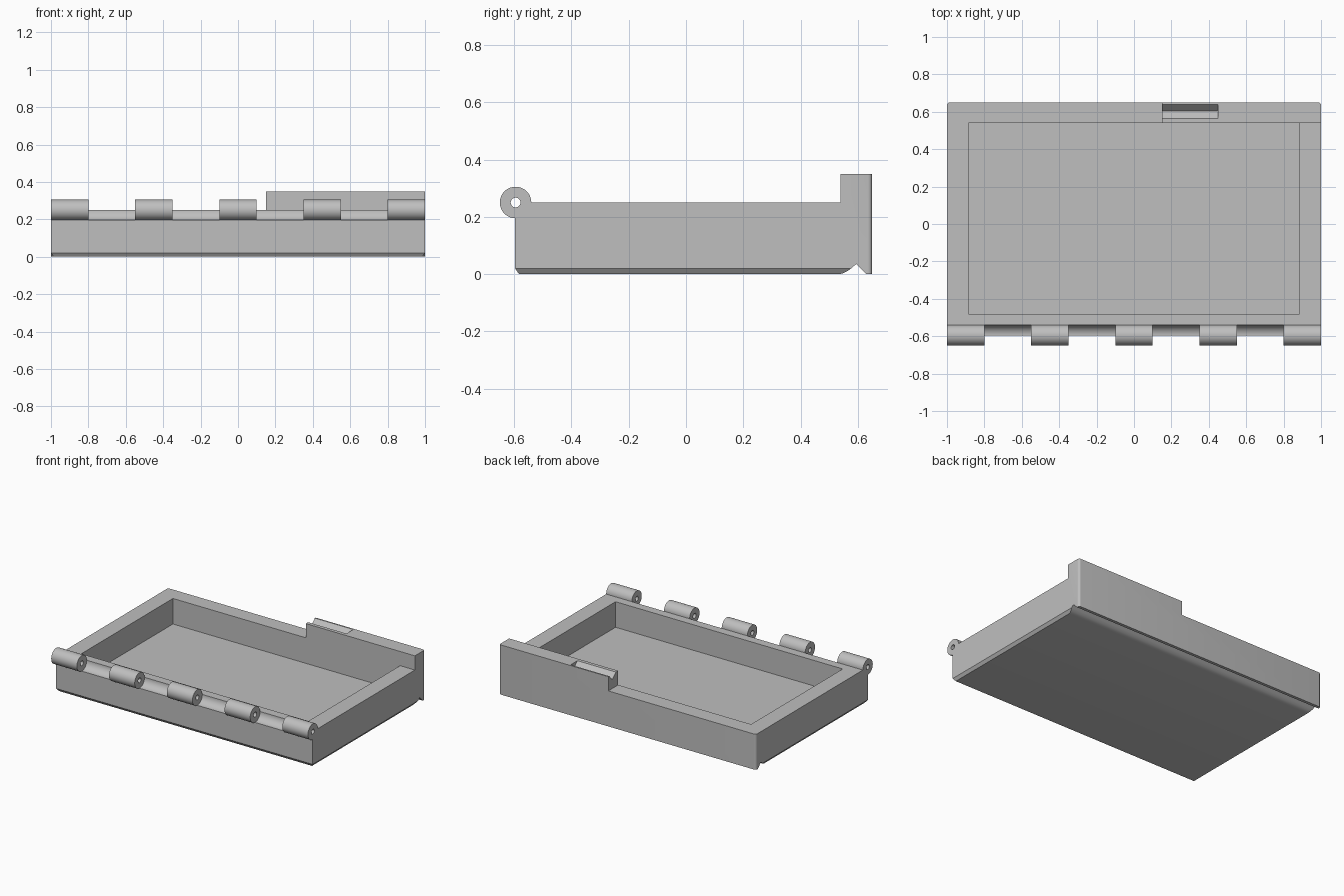
import bpy, bmesh, math

if "Cube" in bpy.data.objects:
    bpy.data.objects.remove(bpy.data.objects["Cube"], do_unlink=True)

grey = bpy.data.materials.new("plain grey")
grey.use_nodes = True
grey.diffuse_color = (0.52, 0.52, 0.52, 1)
grey.node_tree.nodes["Principled BSDF"].inputs["Base Color"].default_value = (0.52, 0.52, 0.52, 1)

HINGE_Y, HINGE_Z, HINGE_R, BORE_R = -0.595, 0.25, 0.055, 0.017


def add_object(name, bm):
    bmesh.ops.recalc_face_normals(bm, faces=bm.faces)
    mesh = bpy.data.meshes.new(name)
    bm.to_mesh(mesh)
    bm.free()
    mesh.materials.append(grey)
    obj = bpy.data.objects.new(name, mesh)
    bpy.context.collection.objects.link(obj)
    return obj


def extrude_x(name, profile, x0, x1, round_back=0):
    """Prism along x from a (y, z) outline."""
    bm = bmesh.new()
    face = bm.faces.new([bm.verts.new((x0, y, z)) for y, z in profile])
    geom = bmesh.ops.extrude_face_region(bm, geom=[face])["geom"]
    moved = [v for v in geom if isinstance(v, bmesh.types.BMVert)]
    bmesh.ops.translate(bm, vec=(x1 - x0, 0, 0), verts=moved)
    if round_back:
        back = max(y for y, z in profile)
        edges = [e for e in bm.edges
                 if all(abs(v.co.y - back) < 1e-4 for v in e.verts)
                 and abs(e.verts[0].co.z - e.verts[1].co.z) > 0.1]
        bmesh.ops.bevel(bm, geom=edges, offset=round_back, segments=5,
                        profile=0.5, affect='EDGES')
    return add_object(name, bm)


def box(name, x0, x1, y0, y1, z0, z1):
    return extrude_x(name, [(y0, z0), (y1, z0), (y1, z1), (y0, z1)], x0, x1)


def rod(name, x0, x1, radius, sides=48):
    angles = [2 * math.pi * i / sides for i in range(sides)]
    return extrude_x(name, [(HINGE_Y + radius * math.cos(a), HINGE_Z + radius * math.sin(a))
                            for a in angles], x0, x1)


def combine(target, tool, operation):
    mod = target.modifiers.new(operation, 'BOOLEAN')
    mod.operation, mod.solver, mod.object = operation, 'EXACT', tool
    bpy.context.view_layer.objects.active = target
    bpy.ops.object.modifier_apply(modifier=mod.name)
    bpy.data.objects.remove(tool, do_unlink=True)


# Tray outline: chamfered front, curved finger groove and lip under the back
curve = [(0.535, 0), (0.548, 0.003), (0.561, 0.009), (0.574, 0.018), (0.594, 0.035)]
outline = [(-0.597, 0.02), (-0.583, 0)] + curve + [
    (0.629, 0), (0.65, 0), (0.65, 0.35), (0.54, 0.35), (0.54, 0.25), (-0.597, 0.25)]
tray = extrude_x("tray", outline, -1, 1, round_back=0.015)

# Low part of the back wall, then the hollow inside
combine(tray, box("low_wall_cutter", -1.1, 0.15, 0.5, 0.7, 0.25, 0.4), 'DIFFERENCE')
combine(tray, box("hollow_cutter", -0.885, 0.885, -0.48, 0.54, 0.07, 0.32), 'DIFFERENCE')

# Chamfers under both sides
for s in (-1, 1):
    wedge = [(s * 0.98, -0.02), (s * 0.985, 0), (s * 1.0, 0.02), (s * 1.02, 0.045), (s * 1.02, -0.02)]
    bm = bmesh.new()
    face = bm.faces.new([bm.verts.new((x, -0.7, z)) for x, z in wedge])
    geom = bmesh.ops.extrude_face_region(bm, geom=[face])["geom"]
    bmesh.ops.translate(bm, vec=(0, 1.294, 0),
                        verts=[v for v in geom if isinstance(v, bmesh.types.BMVert)])
    combine(tray, add_object("side_chamfer_cutter", bm), 'DIFFERENCE')

# V groove of the latch, open at its inner end
combine(tray, extrude_x("latch_groove_cutter",
                        [(0.555, 0.36), (0.565, 0.35), (0.605, 0.313), (0.64, 0.35), (0.65, 0.36)],
                        0.1, 0.45), 'DIFFERENCE')

# Hinge: scoops for the mating knuckles, own knuckles, pin bore
for x0 in (-0.8, -0.35, 0.1, 0.55):
    combine(tray, rod("scoop_cutter", x0, x0 + 0.25, HINGE_R), 'DIFFERENCE')
for x0 in (-1, -0.55, -0.1, 0.35, 0.8):
    combine(tray, rod("hinge_knuckle", x0, x0 + 0.2, HINGE_R), 'UNION')
combine(tray, rod("pin_bore_cutter", -1.1, 1.1, BORE_R, 24), 'DIFFERENCE')

tray.name = "hinged_tray"
bpy.ops.object.select_all(action='DESELECT')
tray.select_set(True)
bpy.context.view_layer.objects.active = tray
bpy.ops.object.shade_smooth_by_angle(angle=math.radians(25))
